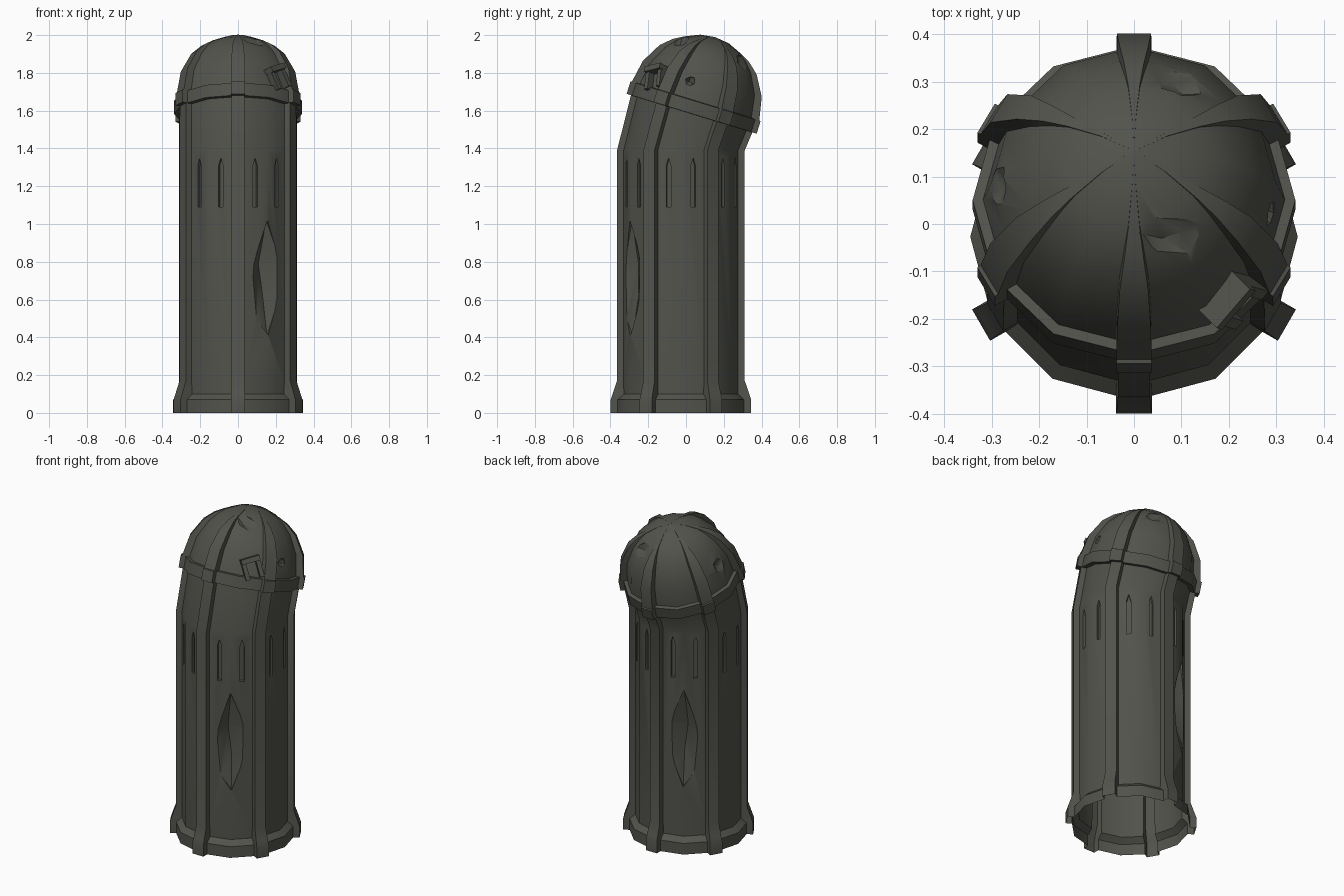
import bpy, bmesh, math
from math import sin, cos, tan, radians
from mathutils import Vector, Matrix

if "Cube" in bpy.data.objects:
    bpy.data.objects.remove(bpy.data.objects["Cube"])

stone = bpy.data.materials.new("dark_stone")
stone.use_nodes = True
COLOUR = (0.085, 0.086, 0.073, 1)
stone.diffuse_color = COLOUR
stone.node_tree.nodes["Principled BSDF"].inputs["Base Color"].default_value = COLOUR

AXIS_Y = -0.027
SHAFT = Matrix.Translation((0, AXIS_Y, 0))
# Leaning frame of the cap: it tips backwards
CAP = Matrix.Translation((0, 0.03, 1.583)) @ Matrix.Rotation(radians(-17), 4, "X")


def make_object(name, bm):
    mesh = bpy.data.meshes.new(name)
    bm.to_mesh(mesh)
    bm.free()
    obj = bpy.data.objects.new(name, mesh)
    bpy.context.collection.objects.link(obj)
    mesh.materials.append(stone)
    return obj


def around(angle, radial, side, z):
    """Point at an angle from the front, offset sideways along the wall."""
    a = radians(angle)
    return Vector((radial * sin(a) + side * cos(a), -radial * cos(a) + side * sin(a), z))


def ring(bm, frame, z, r, rib, w):
    """Twelve-sided section with six square ribs."""
    pts = []
    inner = r - w * tan(radians(15))
    for a in range(0, 360, 60):
        pts += [around(a, inner, -w, z), around(a, rib, -w, z),
                around(a, rib, w, z), around(a, inner, w, z),
                around(a + 30, r, 0, z)]
    return [bm.verts.new(frame @ p) for p in pts]


# Tower: foot, shaft, leaning neck, collar and ribbed dome as one skin
bm = bmesh.new()
levels = [
    (SHAFT, 0, 0.345, 0.372, 0.038), (SHAFT, 0.07, 0.345, 0.372, 0.038),
    (SHAFT, 0.10, 0.312, 0.362, 0.036), (SHAFT, 0.17, 0.312, 0.338, 0.034),
    (SHAFT, 1.39, 0.312, 0.338, 0.034),
    (CAP, 0, 0.312, 0.336, 0.034), (CAP, 0.001, 0.34, 0.36, 0.037),
    (CAP, 0.07, 0.34, 0.36, 0.037), (CAP, 0.073, 0.318, 0.352, 0.037),
]
for phi, lift, w in [(20, 0.03, 0.036), (40, 0.025, 0.03), (52, 0.016, 0.02),
                     (61, 0.003, 0.012), (76, 0.002, 0.004)]:
    p = radians(phi)
    r = 0.318 * cos(p)
    levels.append((CAP, 0.073 + 0.352 * sin(p), r, r + lift, w))
rings = [ring(bm, *lv) for lv in levels]
for low, high in zip(rings, rings[1:]):
    n = len(low)
    for i in range(n):
        j = (i + 1) % n
        bm.faces.new((low[i], low[j], high[j], high[i]))
top = bm.verts.new(CAP @ Vector((0, 0, 0.425)))
for i, v in enumerate(rings[-1]):
    bm.faces.new((v, rings[-1][(i + 1) % len(rings[-1])], top))
bm.faces.new(rings[0][::-1])
bmesh.ops.recalc_face_normals(bm, faces=bm.faces)
tower = make_object("tower", bm)
bpy.context.view_layer.update()

cut = bmesh.new()


def add_hull(points):
    part = bmesh.new()
    for p in points:
        part.verts.new(p)
    res = bmesh.ops.convex_hull(part, input=part.verts)
    loose = [g for g in res["geom_interior"] if isinstance(g, bmesh.types.BMVert)]
    bmesh.ops.delete(part, geom=loose, context="VERTS")
    bmesh.ops.recalc_face_normals(part, faces=part.faces)
    mesh = bpy.data.meshes.new("hull")
    part.to_mesh(mesh)
    part.free()
    cut.from_mesh(mesh)
    bpy.data.meshes.remove(mesh)


def gouge(place, outline, d, depth):
    """Chipped hollow: outline at distance d, tapering to a short ridge inside."""
    cx = sum(s for s, t in outline) / len(outline)
    cy = sum(t for s, t in outline) / len(outline)
    pts = [place(s, t, d + 0.1) for s, t in outline]
    pts += [place(s, t, d) for s, t in outline]
    pts += [place(cx - 0.01, cy + (outline[0][1] - cy) * 0.3, d - depth),
            place(cx + 0.01, cy - (outline[0][1] - cy) * 0.2, d - depth * 0.8)]
    add_hull(pts)


# Pointed slits, a pair in every bay
for bay in range(30, 360, 60):
    for off in (-12.5, 12.5):
        add_hull([SHAFT @ around(bay + off, r, s, z) for r in (0.283, 0.4)
                  for s, z in [(-0.012, 1.09), (0.012, 1.09), (0.012, 1.31),
                               (0, 1.35), (-0.012, 1.31)]])

# Large chips in two opposite bays
CHIP = [(0.0, 1.02), (0.08, 0.82), (0.075, 0.6), (0.005, 0.41),
        (-0.06, 0.5), (-0.085, 0.7), (-0.08, 0.78)]
for bay, flip in ((30, 1), (210, -1)):
    gouge(lambda s, t, d: SHAFT @ around(bay, d, s * flip, t), CHIP, 0.298, 0.05)

# Small chips on the dome
DOME_MID = Vector((0, 0.052, 1.652))


def dome_frame(target, roll=0):
    """Frame on the dome: x sideways, y up the slope, z outwards."""
    n = (Vector(target) - DOME_MID).normalized()
    side = Vector((0, 0, 1)).cross(n).normalized()
    basis = Matrix((side, n.cross(side), n)).transposed().to_4x4()
    hit = tower.ray_cast(DOME_MID, n)[1]
    return Matrix.Translation(hit) @ basis @ Matrix.Rotation(radians(roll), 4, "Z")


for target, roll, sx, sy in [((0.09, -0.03, 1.963), 35, 0.045, 0.085),
                             ((0.10, 0.30, 1.85), 20, 0.055, 0.05),
                             ((-0.30, 0.08, 1.78), 0, 0.05, 0.05),
                             ((0.30, 0.02, 1.76), 0, 0.025, 0.025)]:
    f = dome_frame(target, roll)
    gouge(lambda s, t, d: f @ Vector((s, t, d)),
          [(x * sx, y * sy) for x, y in [(0.1, 1), (0.9, 0.7), (1, -0.5),
                                         (0.1, -1), (-0.8, -0.6), (-1, 0.5)]], -0.003, 0.022)

cutter = make_object("chip_cutter", cut)
cutter.hide_render = True
mod = tower.modifiers.new("chips", "BOOLEAN")
mod.operation = "DIFFERENCE"
mod.solver = "EXACT"
mod.object = cutter
bpy.context.view_layer.objects.active = tower
tower.select_set(True)
bpy.ops.object.modifier_apply(modifier=mod.name)
bpy.data.objects.remove(cutter)

# Open the underside so the tower is a hollow skin
bm = bmesh.new()
bm.from_mesh(tower.data)
floor = [f for f in bm.faces if all(v.co.z < 0.001 for v in f.verts)]
bmesh.ops.delete(bm, geom=floor, context="FACES")
bmesh.ops.remove_doubles(bm, verts=bm.verts, dist=0.0003)
bm.to_mesh(tower.data)
bm.free()
bpy.ops.object.shade_smooth_by_angle(angle=radians(32))

# Small hooded dormer on the dome: lintel and two cheeks
f = dome_frame((0.235, -0.185, 1.785), 12)
bm = bmesh.new()
for size, pos in [((0.11, 0.03, 0.08), (0, 0.05, 0.015)),
                  ((0.025, 0.10, 0.06), (-0.042, -0.01, 0.01)),
                  ((0.025, 0.10, 0.06), (0.042, -0.01, 0.01))]:
    bmesh.ops.create_cube(bm, size=1, matrix=f @ Matrix.Translation(pos) @ Matrix.Diagonal((*size, 1)))
make_object("dormer_hood", bm)
